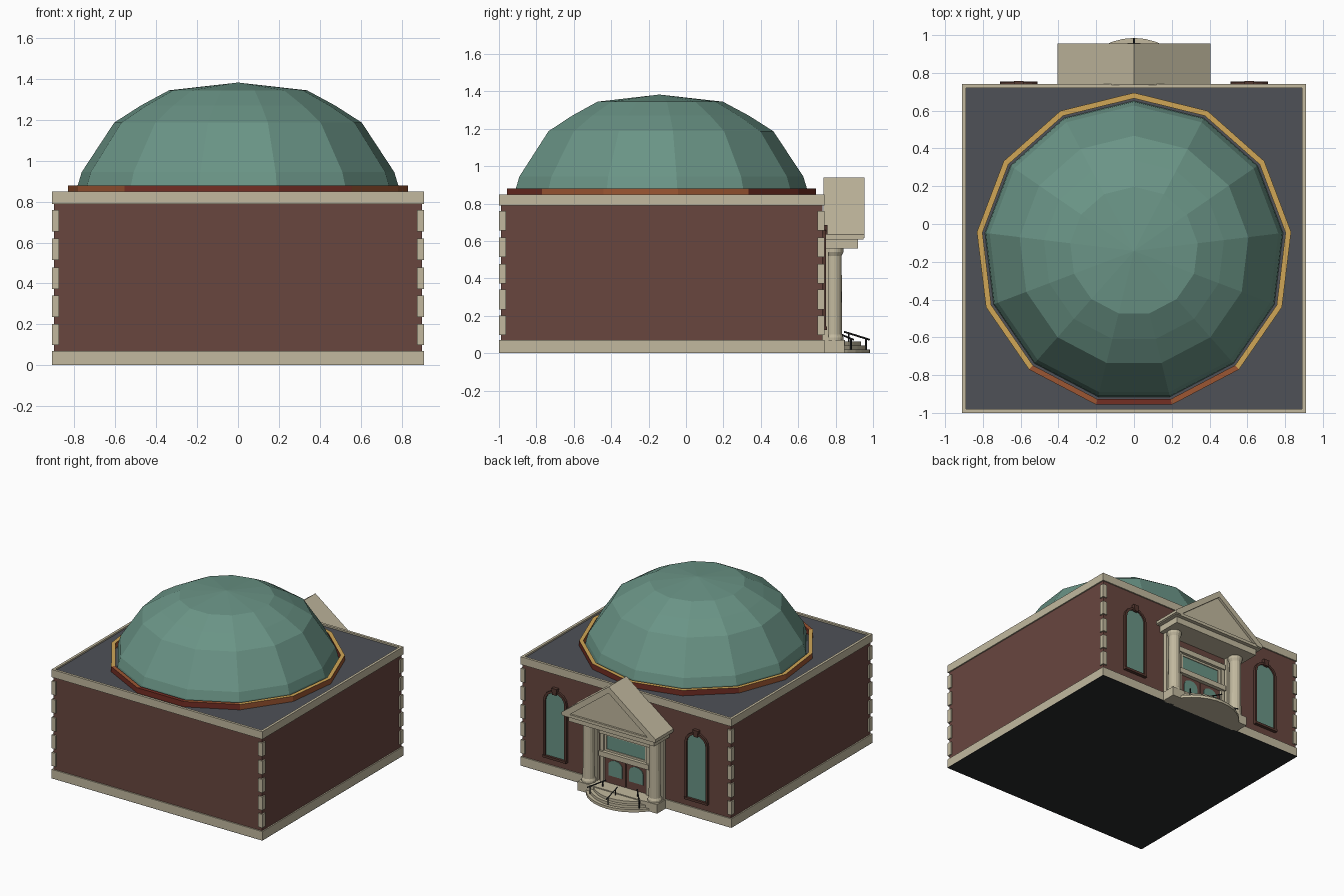
import bpy, bmesh, math
from mathutils import Vector

if "Cube" in bpy.data.objects:
    bpy.data.objects.remove(bpy.data.objects["Cube"])


def mat(name, hexcol):
    m = bpy.data.materials.new(name)
    c = [int(hexcol[i:i + 2], 16) / 255 for i in (0, 2, 4)]
    m.diffuse_color = [((v + 0.055) / 1.055) ** 2.4 if v > 0.04 else v / 12.92 for v in c] + [1]
    m.use_nodes = True
    m.node_tree.nodes["Principled BSDF"].inputs["Base Color"].default_value = m.diffuse_color
    return m


STONE = mat("stone", "C2B99F")
BRICK = mat("brick", "68463F")
TEAL = mat("teal", "6A9486")
ROOF = mat("roof_grey", "4E5157")
GOLD = mat("gold", "D0A656")
RUST = mat("rust", "9C5632")
RED = mat("dark_red", "742E24")
FRAME = mat("frame_brown", "54372F")
DARK = mat("near_black", "282A2B")


def finish(name, bm, *mats):
    bmesh.ops.recalc_face_normals(bm, faces=bm.faces[:])
    me = bpy.data.meshes.new(name)
    bm.to_mesh(me)
    bm.free()
    for m in mats:
        me.materials.append(m)
    ob = bpy.data.objects.new(name, me)
    bpy.context.collection.objects.link(ob)
    return ob


def add_box(bm, x0, x1, y0, y1, z0, z1):
    vs = bmesh.ops.create_cube(bm, size=1)["verts"]
    for v in vs:
        v.co = (x1 if v.co.x > 0 else x0, y1 if v.co.y > 0 else y0, z1 if v.co.z > 0 else z0)


def boxes(name, m, *dims):
    bm = bmesh.new()
    for d in dims:
        add_box(bm, *d)
    return finish(name, bm, m)


def prism(name, m, pts, y0, y1):
    """Extrude an x-z outline along y."""
    bm = bmesh.new()
    f = bm.faces.new([bm.verts.new((x, y0, z)) for x, z in pts])
    r = bmesh.ops.extrude_face_region(bm, geom=[f])
    for v in r["geom"]:
        if isinstance(v, bmesh.types.BMVert):
            v.co.y = y1
    return finish(name, bm, m)


def lathe(name, mats, prof, n, cx, cy, phase=0, closed=False):
    """Revolve an (r, z) profile with n sides."""
    bm = bmesh.new()
    rings = []
    for r, z in prof:
        k = n if r > 0 else 1
        rings.append([bm.verts.new((cx + r * math.cos(phase + math.tau * i / n),
                                    cy + r * math.sin(phase + math.tau * i / n), z)) for i in range(k)])
    pairs = list(zip(rings, rings[1:])) + ([(rings[-1], rings[0])] if closed else [])
    for a, b in pairs:
        for i in range(n):
            j = (i + 1) % n
            bm.faces.new([a[i], a[j], b[0]] if len(b) == 1 else [a[i], a[j], b[j], b[i]])
    if not closed:
        for r in (rings[0], rings[-1]):
            if len(r) > 1:
                bm.faces.new(r)
    return finish(name, bm, *mats)


# Main block
boxes("brick_walls", BRICK, (-.9, .9, -.99, .73, .06, .8))
boxes("plinth", STONE, (-.91, .91, -1, .74, .002, .07))
boxes("underside", DARK, (-.91, .91, -1, .74, 0, .003))
boxes("cornice", STONE, (-.91, -.89, -1, .74, .79, .85), (.89, .91, -1, .74, .79, .85),
      (-.89, .89, -1, -.98, .79, .85), (-.89, .89, .72, .74, .79, .85))
boxes("flat_roof", ROOF, (-.89, .89, -.98, .72, .791, .838))

# Corner quoins
q = []
for z in (.098, .235, .372, .514, .655):
    for x0, x1 in ((-.91, -.875), (.875, .91)):
        for y0, y1 in ((-1, -.962), (.702, .74)):
            q.append((x0, x1, y0, y1, z, z + .105))
boxes("quoins", STONE, *q)

# Dome and its painted ring, both with 13 sides
CY = -.143
lathe("dome", [TEAL], [(.795, .835), (.79, .88), (.77, .945), (.61, 1.187), (.48, 1.27), (.34, 1.345), (0, 1.383)],
      13, 0, CY, math.pi / 2)
ring = lathe("dome_ring", [GOLD, RUST, RED], [(.838, .83), (.838, .88), (.808, .88), (.808, .83)],
             13, 0, CY, math.pi / 2, True)
for p in ring.data.polygons:
    y = p.center.y
    if p.normal.z > .5:
        p.material_index = 2 if y < -.9 else 1 if y < -.8 else 0
    else:
        p.material_index = 1 if -.65 < y < .3 else 2

# Portico: gable roof, tympanum, beam
prism("gable_roof", STONE, [(-.405, .615), (-.405, .636), (0, .94), (.405, .636), (.405, .615), (.36, .615), (0, .89),
                            (-.36, .615)], .735, .955)
prism("tympanum", STONE, [(-.38, .615), (.38, .615), (0, .91)], .735, .935)
boxes("gable_ledge", STONE, (-.4, .4, .735, .95, .607, .63))
boxes("beam", STONE, (-.37, .37, .73, .92, .56, .61))

# Columns
for s in (-1, 1):
    x = s * .285
    lathe("column", [STONE], [(.052, .07), (.052, .085), (.045, .1), (.042, .52), (.052, .54), (.052, .56)], 16, x, .79)
    bpy.ops.object.select_all(action='DESELECT')
    boxes("column_base", STONE, (x - .058, x + .058, .73, .847, 0, .07))
    boxes("pilaster", STONE, (x - .05, x + .05, .72, .762, .07, .56))

# Rounded entrance steps
for i, r in enumerate((.34, .315, .29)):
    pts = [(r, .002), (r, .021 * (i + 1))]
    bm = bmesh.new()
    arc = [(.0 + r * math.cos(math.radians(a)), .645 + r * math.sin(math.radians(a))) for a in range(20, 161, 10)]
    f = bm.faces.new([bm.verts.new((x, y, 0)) for x, y in arc])
    g = bmesh.ops.extrude_face_region(bm, geom=[f])["geom"]
    for v in g:
        if isinstance(v, bmesh.types.BMVert):
            v.co.z = .021 * (i + 1)
    finish("step", bm, STONE)
boxes("landing", STONE, (-.235, .235, .73, .85, 0, .07))

# Entrance: surround, transom window, doors with glass
boxes("door_surround", STONE, (-.215, -.185, .72, .755, .07, .5), (.185, .215, .72, .755, .07, .5),
      (-.215, .215, .72, .765, .45, .49), (-.215, .215, .72, .77, .275, .315))
boxes("transom_glass", TEAL, (-.165, .165, .728, .738, .33, .435))
boxes("transom_frame", STONE, (-.185, .185, .728, .744, .315, .33), (-.185, .185, .728, .744, .435, .45),
      (-.185, -.165, .728, .744, .33, .435), (.165, .185, .728, .744, .33, .435))
boxes("doors", BRICK, (-.18, -.003, .728, .74, .07, .275), (.003, .18, .728, .74, .07, .275))


def arch(cx, w, z0, z1, rise, n=8):
    """Outline of an arched opening, base at z0, crown at z1."""
    top = [(cx + w * math.cos(math.pi * i / n), z1 - rise + rise * math.sin(math.pi * i / n)) for i in range(n + 1)]
    return [(cx + w, z0)] + top + [(cx - w, z0)]


for s in (-1, 1):
    prism("door_glass", TEAL, arch(s * .09, .06, .13, .255, .045), .738, .744)

# Arched side windows with frame, sill and keystone
for s in (-1, 1):
    x = s * .61
    prism("window_glass", TEAL, arch(x, .082, .14, .645, .075), .728, .737)
    bm = bmesh.new()
    o = [bm.verts.new((a, .728, b)) for a, b in arch(x, .1, .125, .662, .09)]
    i = [bm.verts.new((a, .728, b)) for a, b in arch(x, .082, .14, .645, .075)]
    fs = [bm.faces.new([o[k], o[(k + 1) % len(o)], i[(k + 1) % len(o)], i[k]]) for k in range(len(o))]
    for v in bmesh.ops.extrude_face_region(bm, geom=fs)["geom"]:
        if isinstance(v, bmesh.types.BMVert):
            v.co.y = .748
    finish("window_frame", bm, FRAME)
    boxes("window_sill", FRAME, (x - .1, x + .1, .728, .755, .125, .143))
    prism("window_keystone", FRAME, [(x - .016, .635), (x + .016, .635), (x + .024, .685), (x - .024, .685)], .728, .757)

# Three radiating handrails on the steps
for a in (48, 90, 132):
    d = Vector((math.cos(math.radians(a)), math.sin(math.radians(a)), 0))
    c = Vector((0, .645, 0))
    cu = bpy.data.curves.new("handrail", 'CURVE')
    cu.dimensions = '3D'
    cu.bevel_depth = .005
    cu.bevel_resolution = 0
    cu.use_fill_caps = True
    for line in (((.2, .115), (.338, .072)), ((.225, .06), (.225, .105)), ((.318, .02), (.318, .078))):
        sp = cu.splines.new('POLY')
        sp.points.add(1)
        for pt, (r, z) in zip(sp.points, line):
            pt.co = (*(c + d * r + Vector((0, 0, z))), 1)
    cu.materials.append(DARK)
    bpy.context.collection.objects.link(bpy.data.objects.new("handrail", cu))
